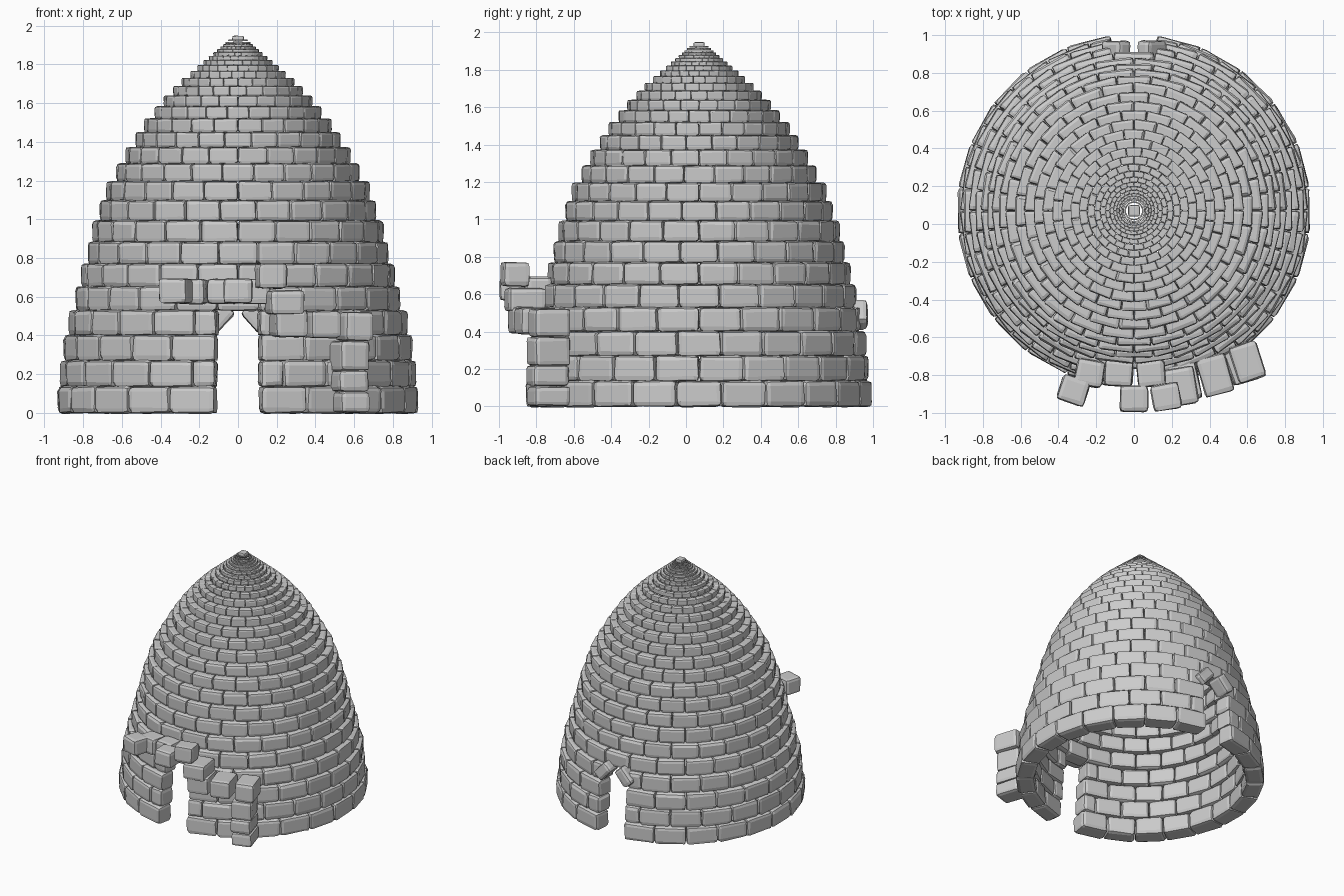
import bpy, bmesh, random
from math import sin, cos, pi, radians
from mathutils import Vector, Matrix, Euler

if "Cube" in bpy.data.objects:
    bpy.data.objects.remove(bpy.data.objects["Cube"])

random.seed(4)
CY = 0.07            # dome centre in y
N = 24               # stones per course
R0 = 0.93            # base radius
W, D, H = 2 * pi * R0 / N, 0.14, 0.136


def hewn_block(w, d, h, bevel, jitter):
    """Chamfered, slightly uneven block centred on the origin: (verts, faces)."""
    bm = bmesh.new()
    bmesh.ops.create_cube(bm, size=1)
    bmesh.ops.scale(bm, vec=(w, d, h), verts=bm.verts)
    bmesh.ops.bevel(bm, geom=bm.edges[:], offset=bevel, segments=2,
                    profile=0.6, affect='EDGES')
    verts = [v.co + Vector([random.uniform(-jitter, jitter) for _ in range(3)])
             for v in bm.verts]
    faces = [[v.index for v in f.verts] for f in bm.faces]
    bm.free()
    return verts, faces


def make_object(name, blocks):
    verts, faces = [], []
    for vs, fs in blocks:
        o = len(verts)
        verts += vs
        faces += [[i + o for i in f] for f in fs]
    me = bpy.data.meshes.new(name)
    me.from_pydata(verts, [], faces)
    ob = bpy.data.objects.new(name, me)
    bpy.context.collection.objects.link(ob)
    return ob


full = [hewn_block(W * 0.995, D, H * 1.02, 0.026, 0.004) for _ in range(8)]
half = [hewn_block(W * 0.5, D, H * 1.02, 0.026, 0.004) for _ in range(4)]


def ring_stone(proto, angle, r, z, s):
    """Place a stone in a ring, tapering it toward the dome axis."""
    out = Vector((cos(angle), sin(angle), 0))
    tan = Vector((-sin(angle), cos(angle), 0))
    res = []
    for v in proto[0]:
        rad = max(r + (v.y - D / 2) * s, 0.0)
        p = out * rad + tan * (v.x * s * rad / r) + Vector((0, CY, z + v.z * s))
        res.append(p)
    return res, proto[1]


# dome silhouette: (height, outer radius)
profile = [(0.07, .93), (.2, .915), (.33, .9), (.46, .872), (.71, .805),
           (.93, .75), (1.13, .685), (1.31, .59), (1.46, .5), (1.59, .4),
           (1.69, .31), (1.78, .21), (1.86, .12), (1.93, .04), (2.0, .02)]


def radius_at(z):
    if z <= profile[0][0]:
        return profile[0][1]
    for (z0, r0), (z1, r1) in zip(profile, profile[1:]):
        if z <= z1:
            return r0 + (r1 - r0) * (z - z0) / (z1 - z0)
    return profile[-1][1]


# dome courses, each a scaled ring with staggered joints
z, course = 0.0, 0
step = 2 * pi / N
while z < 1.925:
    r = radius_at(z + 0.07 * radius_at(z))
    s = r / R0
    h = max(H * s, 0.013)
    stagger = 0.5 * (course % 2)
    blocks = []
    for k in range(N):
        a = -pi / 2 + (k + stagger) * step
        proto = random.choice(full)
        if course < 4:                       # front and back doorways
            if course % 2 == 0 and k in (0, N // 2):
                continue
            if course % 2 and k in (0, N // 2):
                a += step / 4
                proto = random.choice(half)
            elif course % 2 and k in (N - 1, N // 2 - 1):
                a -= step / 4
                proto = random.choice(half)
        blocks.append(ring_stone(proto, a, r, z + h / 2, s))
    make_object(f"dome_course_{course:02d}", blocks)
    z += h
    course += 1

# cap stone closing the tip
cap = hewn_block(0.06, 0.06, 0.03, 0.01, 0.001)
make_object("cap_stone", [([v + Vector((0, CY, 1.933)) for v in cap[0]], cap[1])])


def loose_stones(name, specs):
    """Each spec: centre, size, turn about z, tilt about y (degrees)."""
    blocks = []
    for c, size, turn, tilt in specs:
        vs, fs = hewn_block(*size, 0.024, 0.003)
        m = Matrix.Translation(c) @ Euler((0, radians(tilt), radians(turn))).to_matrix().to_4x4()
        blocks.append(([m @ v for v in vs], fs))
    make_object(name, blocks)


# pillar of stacked stones to the right of the front door
loose_stones("door_pillar", [
    ((.58, -.735, .055), (.16, .20, .105), 18, 0),
    ((.575, -.74, .165), (.16, .20, .11), 16, 0),
    ((.575, -.735, .295), (.16, .20, .155), 20, 0),
    ((.60, -.73, .447), (.15, .20, .15), 18, 0)])

# stones climbing from the pillar to the lintel
loose_stones("stepped_stones", [
    ((.43, -.80, .457), (.16, .21, .14), 16, 0),
    ((.26, -.84, .462), (.17, .20, .14), 12, 0),
    ((.24, -.86, .572), (.18, .20, .125), 10, 0),
    ((.17, -.915, .707), (.15, .14, .13), 10, 0)])

# projecting hood over the front door
loose_stones("door_hood", [
    ((-.32, -.88, .63), (.15, .14, .13), -18, 0),
    ((0, -.925, .63), (.15, .14, .13), 0, 0),
    ((-.235, -.79, .627), (.15, .14, .13), -10, 0),
    ((-.08, -.79, .627), (.15, .14, .13), -4, 0),
    ((.09, -.79, .627), (.15, .14, .13), 5, 0)])

# leaning stones forming the pointed head of the back door
loose_stones("back_door_head", [
    ((sx * .095, .905, .49), (.15, .13, .09), 0, sx * 48) for sx in (-1, 1)])
